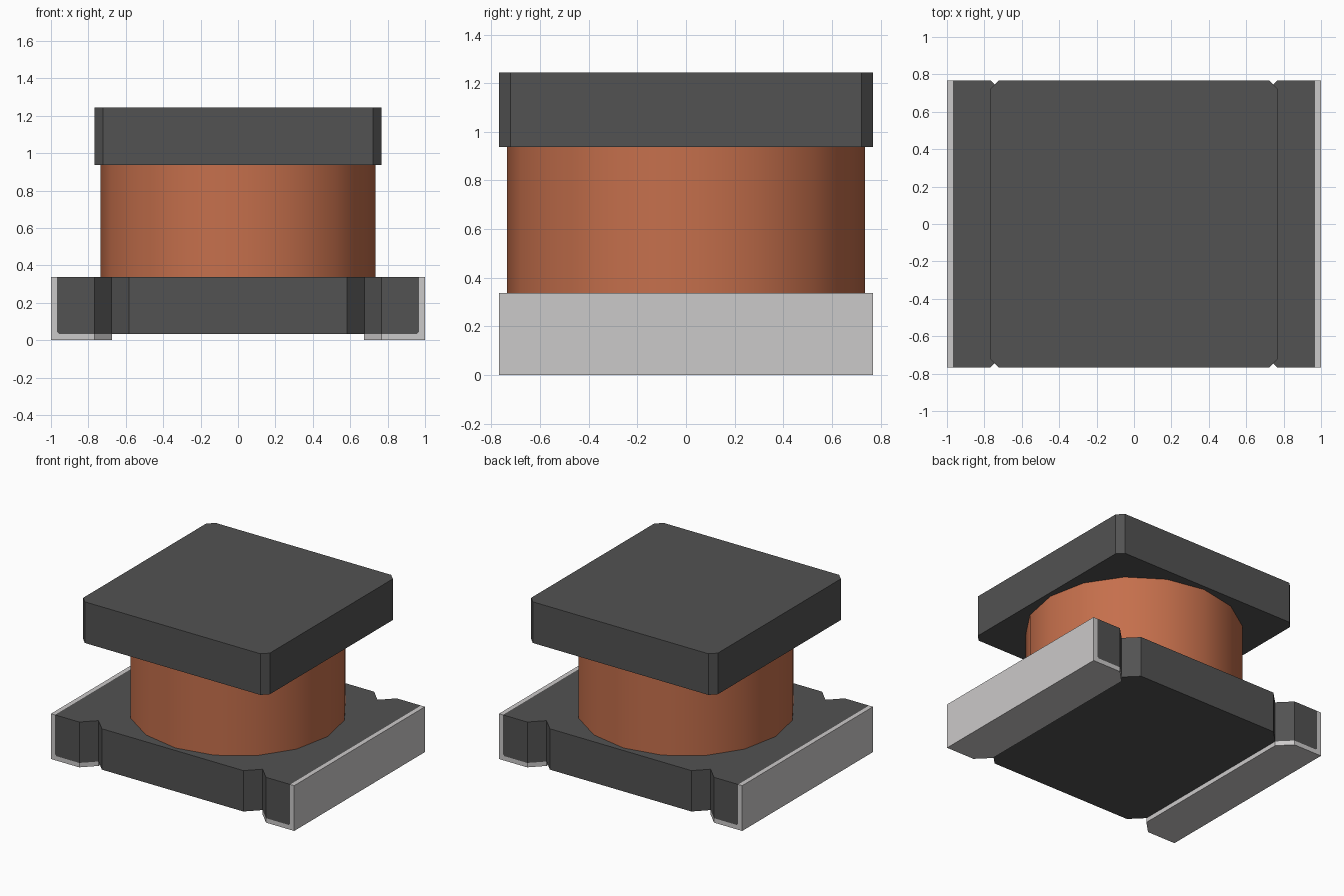
import bpy, bmesh, math
from mathutils import Vector

if "Cube" in bpy.data.objects:
    bpy.data.objects.remove(bpy.data.objects["Cube"], do_unlink=True)

# Main dimensions
HALF = 0.768            # half depth of base and half width of cap
PLATE = 0.033           # terminal thickness
BASE_TOP, COIL_TOP, TOP = 0.337, 0.937, 1.243
NOTCH = 0.675           # tip of the corner notches
FILLET = 0.012


def material(name, color):
    mat = bpy.data.materials.new(name)
    mat.use_nodes = True
    mat.diffuse_color = (*color, 1)
    bsdf = mat.node_tree.nodes["Principled BSDF"]
    bsdf.inputs["Base Color"].default_value = (*color, 1)
    bsdf.inputs["Roughness"].default_value = 0.6
    return mat


ferrite = material("dark ferrite", (0.085, 0.085, 0.085))
silver = material("silver terminal", (0.6, 0.585, 0.585))
copper = material("copper winding", (0.56, 0.16, 0.072))


def prism(points, direction):
    """Closed solid from a planar outline pushed along a vector."""
    bm = bmesh.new()
    face = bm.faces.new([bm.verts.new(p) for p in points])
    ext = bmesh.ops.extrude_face_region(bm, geom=[face])
    moved = [v for v in ext["geom"] if isinstance(v, bmesh.types.BMVert)]
    bmesh.ops.translate(bm, verts=moved, vec=direction)
    return bm


def finish(bm, name, mat):
    bmesh.ops.recalc_face_normals(bm, faces=bm.faces)
    mesh = bpy.data.meshes.new(name)
    bm.to_mesh(mesh)
    bm.free()
    mesh.materials.append(mat)
    obj = bpy.data.objects.new(name, mesh)
    bpy.context.collection.objects.link(obj)
    return obj


# Base slab with a V notch near each corner
end = 1 - PLATE
half_edge = [(end, HALF), (HALF, HALF), (NOTCH, NOTCH), (2 * NOTCH - HALF, HALF)]
back = half_edge + [(-x, y) for x, y in reversed(half_edge)]
outline = back + [(-x, -y) for x, y in back]
bm = prism([(x, y, PLATE) for x, y in outline], (0, 0, BASE_TOP - PLATE))
low_ends = [e for e in bm.edges
            if all(abs(v.co.x) > end - 0.001 and v.co.z < PLATE + 0.001 for v in e.verts)
            and abs(e.verts[0].co.y - e.verts[1].co.y) > HALF]
bmesh.ops.bevel(bm, geom=low_ends, offset=FILLET, segments=1, affect='EDGES')
finish(bm, "base_slab", ferrite)

# L-shaped terminals, trimmed diagonally to follow the notches
for side, name in ((1, "left_terminal"), (-1, "right_terminal")):
    section = [(NOTCH, 0), (1, 0), (1, BASE_TOP), (end, BASE_TOP),
               (end, PLATE + FILLET), (end - FILLET, PLATE), (NOTCH, PLATE)]
    bm = prism([(side * x, -HALF, z) for x, z in section], (0, 2 * HALF, 0))
    for s in (1, -1):
        cut = bmesh.ops.bisect_plane(
            bm, geom=bm.verts[:] + bm.edges[:] + bm.faces[:],
            plane_co=(0, 0, 0), plane_no=(-side, s, 0), clear_outer=True)
        bmesh.ops.holes_fill(bm, edges=[e for e in bm.edges if e.is_boundary])
    finish(bm, name, silver)

# Winding: sixteen-sided drum, smooth around
ring = [Vector((math.cos(a), math.sin(a), 0)) * 0.735
        for a in (i * math.tau / 16 for i in range(16))]
coil = finish(prism([p + Vector((0, 0, BASE_TOP)) for p in ring],
                    (0, 0, COIL_TOP - BASE_TOP)), "winding", copper)
bpy.ops.object.select_all(action='DESELECT')
coil.select_set(True)
bpy.context.view_layer.objects.active = coil
bpy.ops.object.shade_smooth_by_angle(angle=math.radians(40))

# Square cap with chamfered corners
c = HALF - 0.046
corner = [(HALF, c), (c, HALF)]
cap = []
for i in range(4):
    for x, y in corner:
        for _ in range(i):
            x, y = -y, x
        cap.append((x, y, COIL_TOP))
finish(prism(cap, (0, 0, TOP - COIL_TOP)), "top_cap", ferrite)
